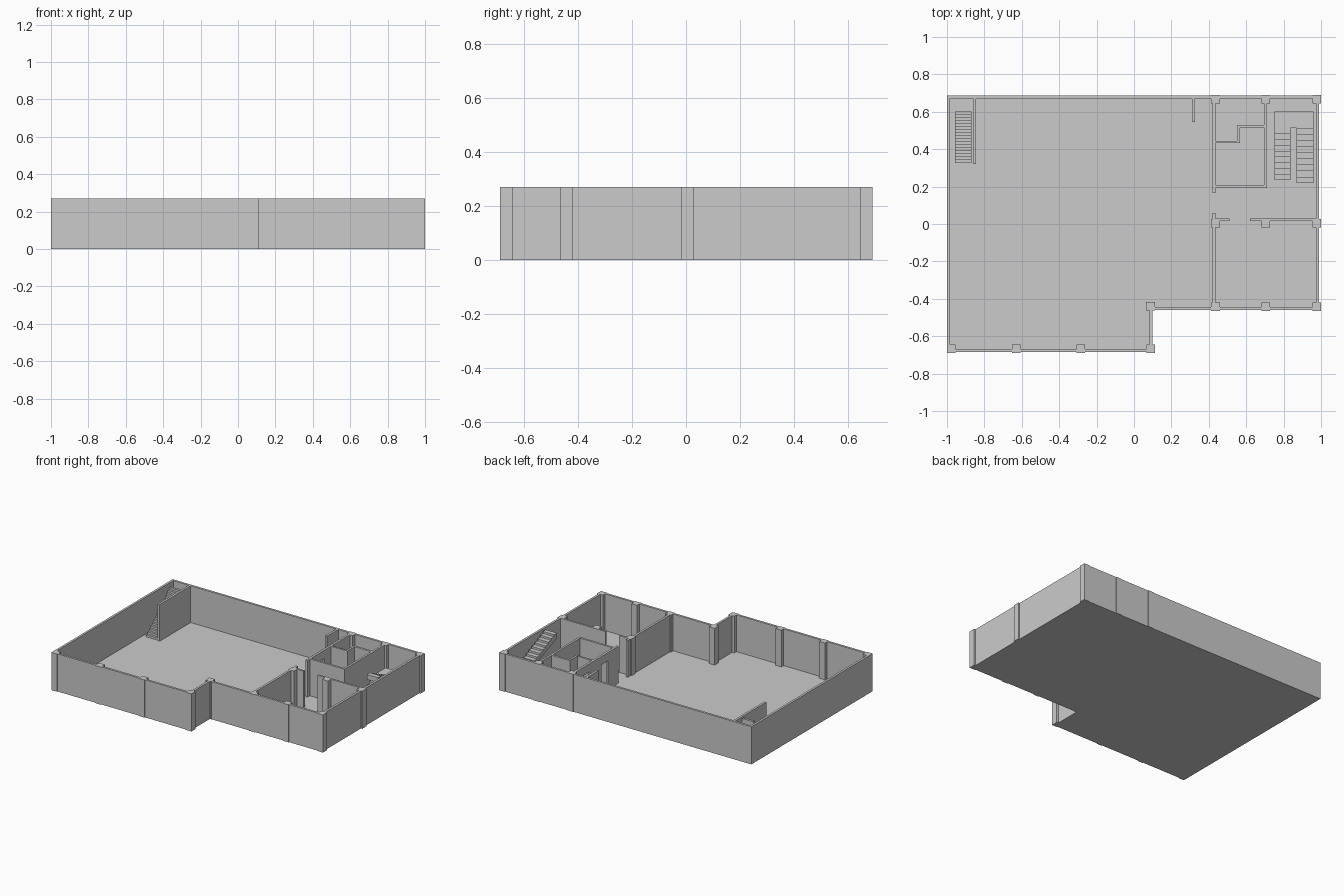
import bpy, bmesh
from mathutils import Vector

if "Cube" in bpy.data.objects:
    bpy.data.objects.remove(bpy.data.objects["Cube"])

H = 0.27      # wall height
T = 0.016     # wall thickness
FLOOR = 0.006


def make(name, bm):
    bmesh.ops.recalc_face_normals(bm, faces=bm.faces)
    mesh = bpy.data.meshes.new(name)
    bm.to_mesh(mesh)
    bm.free()
    obj = bpy.data.objects.new(name, mesh)
    bpy.context.collection.objects.link(obj)
    return obj


def add_prism(bm, points, direction):
    """Extrude a closed planar profile along a direction."""
    face = bm.faces.new([bm.verts.new(p) for p in points])
    new = bmesh.ops.extrude_face_region(bm, geom=[face])["geom"]
    verts = [v for v in new if isinstance(v, bmesh.types.BMVert)]
    bmesh.ops.translate(bm, verts=verts, vec=Vector(direction))


def add_box(bm, x0, x1, y0, y1, z0=0.0, z1=H):
    add_prism(bm, [(x0, y0, z0), (x1, y0, z0), (x1, y1, z0), (x0, y1, z0)], (0, 0, z1 - z0))


def boxes(name, items):
    bm = bmesh.new()
    for b in items:
        add_box(bm, *b)
    return make(name, bm)


def flight(name, x0, x1, y0, y1, z0, z1, steps, slab=0.022):
    """Stair flight rising from (y0, z0) to (y1, z1) with a sloping underside."""
    dy, dz = (y1 - y0) / steps, (z1 - z0) / steps
    pts = []
    for i in range(steps):
        pts += [(x0, y0 + i * dy, z0 + i * dz), (x0, y0 + i * dy, z0 + (i + 1) * dz),
                (x0, y0 + (i + 1) * dy, z0 + (i + 1) * dz)]
    pts += [(x0, y1, z1 - slab - dz), (x0, y0 + dy * 1.5, z0)]
    bm = bmesh.new()
    add_prism(bm, pts, (x1 - x0, 0, 0))
    return make(name, bm)


# L-shaped floor slab
bm = bmesh.new()
add_prism(bm, [(-1, -0.685, 0), (0.1, -0.685, 0), (0.1, -0.46, 0),
               (0.99, -0.46, 0), (0.99, 0.687, 0), (-1, 0.687, 0)], (0, 0, FLOOR))
make("floor", bm)

# Outer walls
boxes("outer_walls", [
    (-1, -1 + T, -0.685, 0.687),
    (-1, 0.99, 0.687 - T, 0.687),
    (0.99 - T, 0.99, -0.46, 0.687),
    (-1, 0.1, -0.685, -0.685 + T),
    (0.1 - T, 0.1, -0.685, -0.444),
    (0.084, 0.99, -0.46, -0.46 + T),
])

# Columns in the outer and inner walls
S = 0.046
corners = [(x, -0.69) for x in (-1, -0.653, -0.307, 0.067)] + [(0.065, -0.463)]
corners += [(x, y) for x in (0.413, 0.681, 0.954) for y in (-0.465, -0.019, 0.645)]
boxes("columns", [(x, x + S, y, y + S) for x, y in corners])

# Long cross wall with an open passage and two doorways under lintels
X0, X1 = 0.42, 0.436
doors = [(0.285, 0.36), (0.49, 0.56)]
segments = [(X0, X1, -0.46, 0.06), (X0, X1, 0.165, doors[0][0]),
            (X0, X1, doors[0][1], doors[1][0]), (X0, X1, doors[1][1], 0.68)]
segments += [(X0, X1, a, b, 0.21, H) for a, b in doors]
boxes("cross_wall", segments)

# Partitions on the right side and free-standing stubs
boxes("partitions", [
    (0.42, 0.51, 0.016, 0.03), (0.62, 0.98, 0.016, 0.03),
    (0.42, 0.711, 0.193, 0.208), (0.696, 0.711, 0.193, 0.68),
    (0.43, 0.566, 0.432, 0.445), (0.552, 0.566, 0.432, 0.53),
    (0.552, 0.70, 0.515, 0.53),
    (0.311, 0.327, 0.545, 0.68),
    (-0.862, -0.846, 0.32, 0.68),
])

# Straight stair at the left
flight("left_stair", -0.957, -0.868, 0.325, 0.602, FLOOR, 0.262, 17)

# Half-turn stair at the right with a landing
MID = 0.135
flight("lower_flight", 0.75, 0.837, 0.235, 0.512, FLOOR, MID, 9)
flight("upper_flight", 0.87, 0.959, 0.512, 0.22, MID, 0.265, 9)
boxes("stair_landing", [(0.75, 0.959, 0.512, 0.602, MID - 0.022, MID)])
